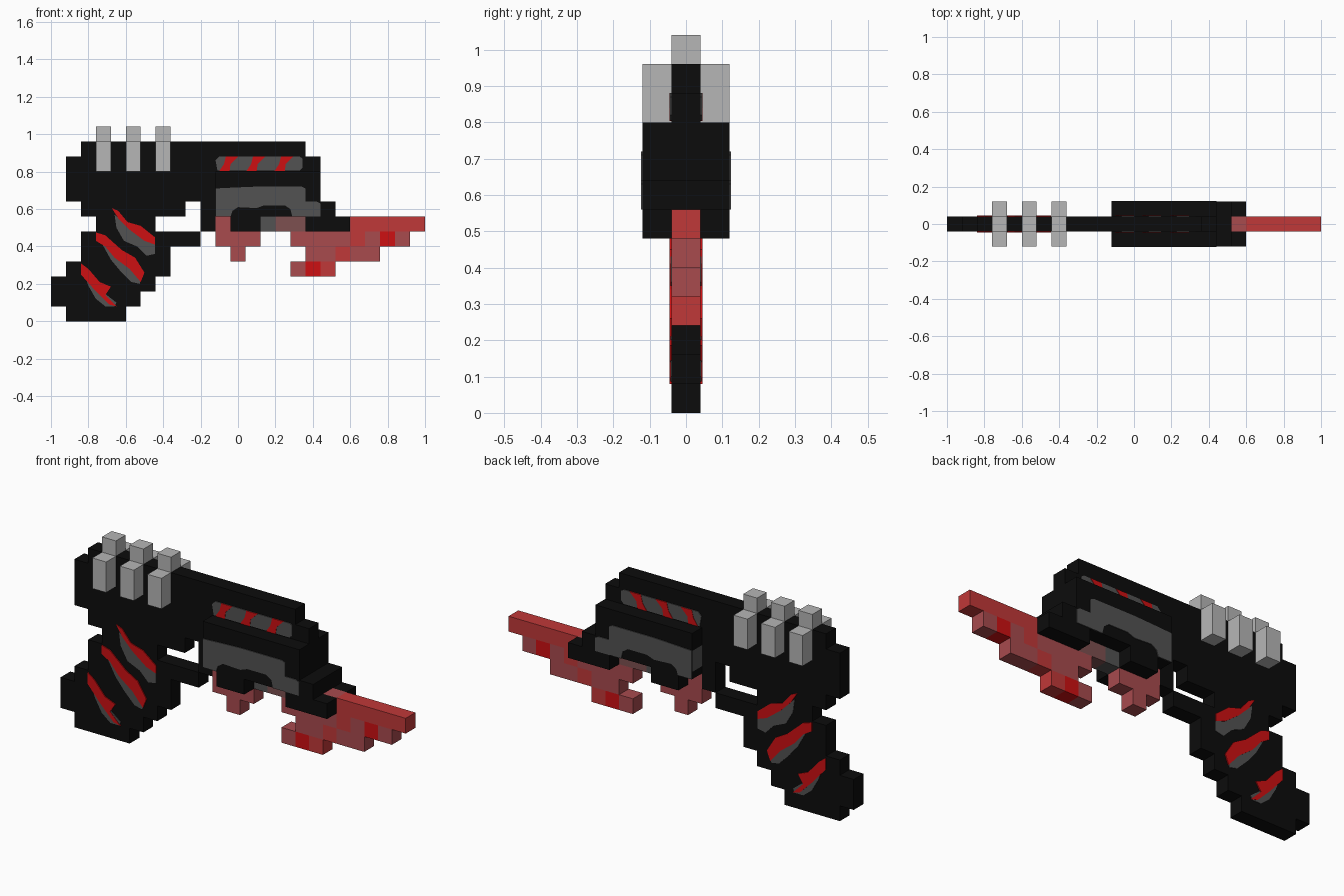
import bpy, bmesh
from mathutils import Vector

if "Cube" in bpy.data.objects:
    bpy.data.objects.remove(bpy.data.objects["Cube"])

U = 0.08  # block size


def material(name, r, g, b):
    m = bpy.data.materials.new(name)
    m.diffuse_color = (r, g, b, 1)
    m.use_nodes = True
    m.node_tree.nodes["Principled BSDF"].inputs["Base Color"].default_value = m.diffuse_color
    return m


BLACK = material("black", 0.0037, 0.0037, 0.0037)
GRAY = material("dark gray", 0.085, 0.085, 0.085)
SILVER = material("light gray", 0.468, 0.468, 0.468)
DULL = material("dull red", 0.392, 0.069, 0.076)
MID = material("medium red", 0.527, 0.04, 0.04)
BRIGHT = material("bright red", 0.61, 0.005, 0.006)
MURKY = material("grayish red", 0.205, 0.08, 0.08)


def cells(runs, layers=(0,)):
    """Blocks from (row, first column, end column) runs."""
    return {(x, y, z) for z, a, b in runs for x in range(a, b) for y in layers}


def finish(bm, name, mats):
    bmesh.ops.recalc_face_normals(bm, faces=bm.faces)
    me = bpy.data.meshes.new(name)
    bm.to_mesh(me)
    bm.free()
    for m in mats:
        me.materials.append(m)
    bpy.context.collection.objects.link(bpy.data.objects.new(name, me))


# Square corners around each face direction
SIDES = [Vector(d) for d in ((1, 0, 0), (-1, 0, 0), (0, 1, 0), (0, -1, 0), (0, 0, 1), (0, 0, -1))]


def blocks(name, part, solid, mats, rule=lambda c: 0):
    """Outer faces of a block part, skipping faces hidden by other blocks."""
    bm = bmesh.new()
    for c in sorted(part):
        centre = Vector(((c[0] + 0.5) * U - 1, c[1] * U, (c[2] + 0.5) * U))
        for d in SIDES:
            if tuple(int(c[i] + d[i]) for i in range(3)) in solid:
                continue
            u = Vector((d.y, d.z, d.x))
            v = d.cross(u)
            f = bm.faces.new([bm.verts.new(centre + (d + a * u + b * v) * U / 2)
                              for a, b in ((-1, -1), (1, -1), (1, 1), (-1, 1))])
            f.material_index = rule(c)
    bmesh.ops.remove_doubles(bm, verts=bm.verts, dist=0.001)
    finish(bm, name, mats)


def plates(name, points, y, thick, mat):
    """A thin painted shape on both flanks."""
    bm = bmesh.new()
    for s in (-1, 1):
        f = bm.faces.new([bm.verts.new((px, s * (y - 0.002), pz)) for px, pz in points])
        ext = bmesh.ops.extrude_face_region(bm, geom=[f])
        vs = [e for e in ext["geom"] if isinstance(e, bmesh.types.BMVert)]
        bmesh.ops.translate(bm, verts=vs, vec=(0, s * (thick + 0.002), 0))
    finish(bm, name, [mat])


# Block layout of every part
body = cells([(0, 1, 5), (1, 0, 6), (2, 0, 7), (3, 1, 8), (4, 2, 8), (5, 2, 10),
              (6, 3, 7), (6, 10, 11), (7, 2, 9), (7, 10, 19),
              (8, 1, 18), (9, 1, 18), (10, 1, 18), (11, 2, 17)])
guard = cells([(6, 12, 14), (6, 17, 20), (7, 11, 19), (8, 11, 18), (9, 11, 18)], (-1, 1))
lug = cells([(6, 14, 15)])
fin = cells([(6, 11, 14), (5, 11, 14), (4, 12, 13)])
blade = cells([(6, 15, 25), (5, 16, 24), (4, 17, 22), (3, 16, 19)])
bands = [cells([(10, x, x + 1), (11, x, x + 1)], (-1, 1)) | cells([(12, x, x + 1)]) for x in (3, 5, 7)]
solid = body | guard | lug | fin | blade | set().union(*bands)


def blade_colour(c):
    x, _, z = c
    if (x, z) in {(22, 5), (17, 3)}:
        return 2
    if (z == 6 and x < 17):
        return 3
    return 1 if (z == 6 and x > 19) or (x, z) in {(18, 3), (19, 4), (20, 5)} else 0


blocks("grip_and_frame", body, solid, [BLACK])
blocks("side_guards", guard, solid, [BLACK])
blocks("lower_lug", lug, solid, [GRAY])
blocks("lower_fin", fin, solid, [DULL])
blocks("blade", blade, solid, [DULL, MID, BRIGHT, MURKY], blade_colour)
for i, b in enumerate(bands):
    blocks(f"slide_band_{i + 1}", b, solid, [SILVER])

# Gray panel on the side guards, with a notch below
plates("guard_panel", [(-.12, .71), (-.02, .715), (.1, .72), (.34, .72), (.36, .71), (.36, .64),
                       (.42, .64), (.44, .63), (.44, .56), (.29, .56), (.28, .6), (.25, .62),
                       (.14, .62), (.1, .605), (0, .61), (-.03, .59), (-.04, .56), (-.12, .56)],
       0.12, 0.004, GRAY)
# Wrap of the panel onto the rear end of each guard
bm = bmesh.new()
for y in (-0.08, 0.08):
    bm.faces.new([bm.verts.new((-0.123, y + a * 0.04, z))
                  for a, z in ((-1, .6), (1, .6), (1, .71), (-1, .71))])
finish(bm, "guard_panel_wrap", [GRAY])

# Striped window on the slide
plates("slide_window", [(-.11, .805), (.33, .805), (.345, .82), (.345, .87), (.33, .88), (-.1, .88), (-.12, .86)],
       0.04, 0.004, GRAY)
for i, x in enumerate((-.10, .045, .195)):
    plates(f"slide_stripe_{i + 1}", [(x, .803), (x + .055, .803), (x + .06, .84), (x + .1, .88),
                                     (x + .035, .88), (x + .025, .84)], 0.04, 0.006, BRIGHT)

# Claw-like grip marks: red on top of gray
marks = [
    ([(-.675, .605), (-.64, .59), (-.59, .53), (-.52, .51), (-.445, .45), (-.445, .41),
      (-.5, .43), (-.58, .49), (-.64, .55)],
     [(-.66, .57), (-.58, .5), (-.445, .43), (-.445, .36), (-.49, .35), (-.54, .4), (-.61, .43), (-.65, .5)]),
    ([(-.76, .475), (-.71, .46), (-.62, .38), (-.55, .34), (-.5, .26), (-.52, .21),
      (-.58, .28), (-.66, .34), (-.71, .4), (-.76, .43)],
     [(-.73, .42), (-.66, .36), (-.52, .24), (-.525, .2), (-.57, .21), (-.63, .27), (-.68, .33)]),
    ([(-.84, .31), (-.8, .28), (-.74, .21), (-.68, .185), (-.71, .14), (-.65, .08),
      (-.69, .09), (-.76, .16), (-.84, .25)],
     [(-.82, .25), (-.74, .17), (-.65, .1), (-.66, .08), (-.71, .08), (-.76, .12), (-.8, .19)]),
]
for i, (red, gray) in enumerate(marks):
    plates(f"grip_mark_shade_{i + 1}", gray, 0.04, 0.003, GRAY)
    plates(f"grip_mark_{i + 1}", red, 0.04, 0.005, BRIGHT)
